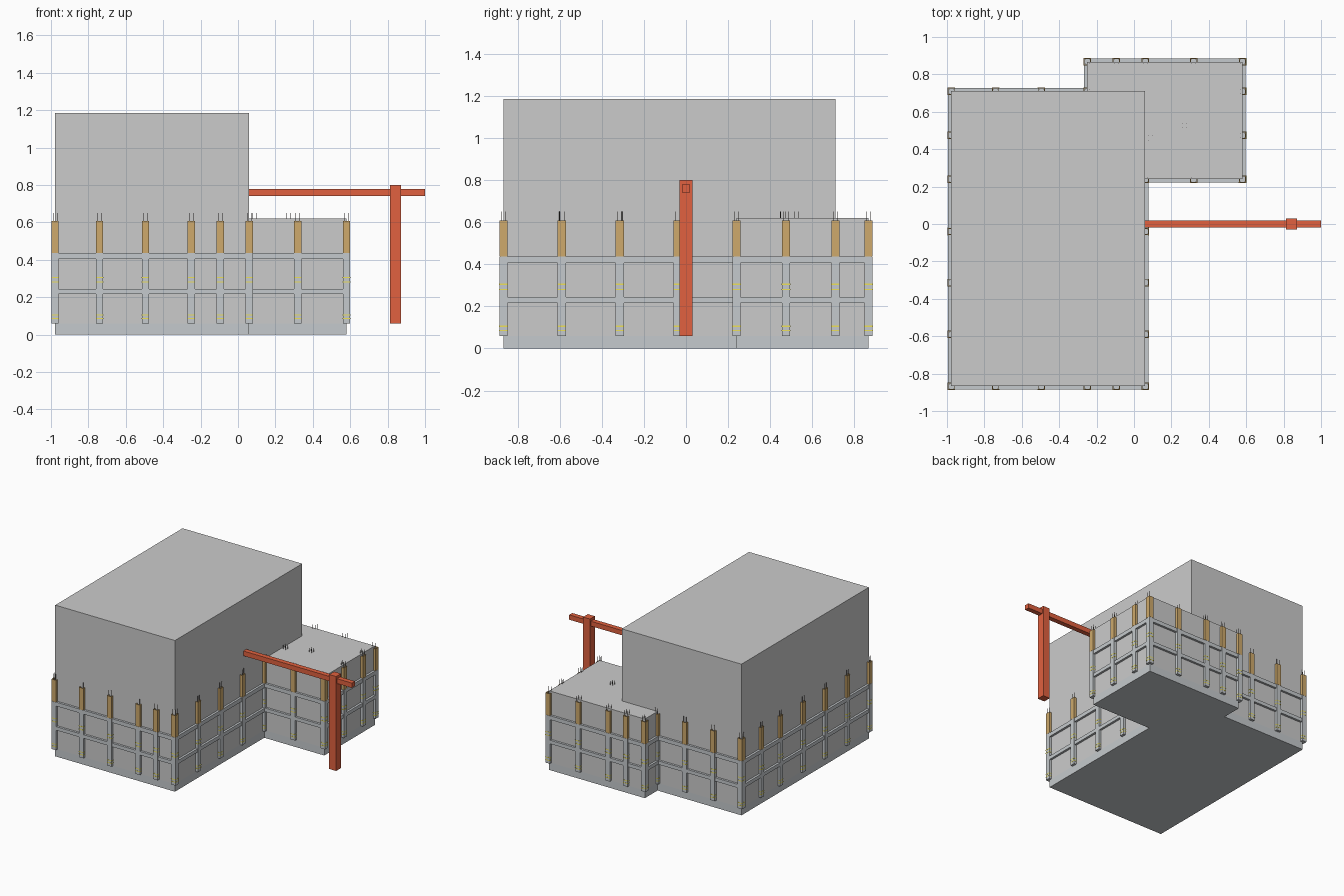
import bpy, bmesh
from mathutils import Matrix, Vector

if "Cube" in bpy.data.objects:
    bpy.data.objects.remove(bpy.data.objects["Cube"])


def material(name, rgb):
    m = bpy.data.materials.new(name)
    m.diffuse_color = (*rgb, 1)
    m.use_nodes = True
    m.node_tree.nodes["Principled BSDF"].inputs["Base Color"].default_value = m.diffuse_color
    return m


CONCRETE = material("concrete", (0.56, 0.59, 0.61))
TIMBER = material("timber", (0.62, 0.40, 0.15))
RED = material("red_paint", (0.75, 0.12, 0.05))
YELLOW = material("yellow_band", (0.85, 0.75, 0.1))
STEEL = material("rebar_steel", (0.15, 0.13, 0.12))


def finish(name, bm, mat=None):
    me = bpy.data.meshes.new(name)
    bm.to_mesh(me)
    bm.free()
    ob = bpy.data.objects.new(name, me)
    bpy.context.collection.objects.link(ob)
    if mat:
        me.materials.append(mat)
    return ob


def boxes(name, extents, mat=None):
    """One object made of boxes given as (x0, x1, y0, y1, z0, z1)."""
    bm = bmesh.new()
    for x0, x1, y0, y1, z0, z1 in extents:
        centre = Vector((x0 + x1, y0 + y1, z0 + z1)) / 2
        bmesh.ops.create_cube(bm, size=1, matrix=Matrix.Translation(centre)
                              @ Matrix.Diagonal((x1 - x0, y1 - y0, z1 - z0, 1)))
    return finish(name, bm, mat)


# L-shaped outline: main hall plus rear annex
L, M, R = -0.978, 0.06, 0.58
NOTCH = -0.25
F, A, B, T = -0.867, 0.24, 0.71, 0.867
outline = [(L, F), (M, F), (M, A), (R, A), (R, T), (NOTCH, T), (NOTCH, B), (L, B)]

# Foundation slab
bm = bmesh.new()
face = bm.faces.new([bm.verts.new((x, y, 0)) for x, y in outline])
top = bmesh.ops.extrude_face_region(bm, geom=[face])
bmesh.ops.translate(bm, vec=(0, 0, 0.06),
                    verts=[v for v in top["geom"] if isinstance(v, bmesh.types.BMVert)])
bmesh.ops.recalc_face_normals(bm, faces=bm.faces)
finish("foundation", bm, CONCRETE)

# Building masses
boxes("main_hall", [(L, M, F, B, 0.06, 1.185)])
boxes("annex", [(NOTCH, R, A, T, 0.06, 0.62)])

# Columns stand where the grid lines meet the outline
grid_x = [L, -0.74, -0.495, NOTCH, -0.095, M, 0.32, R]
grid_y = [F, -0.59, -0.315, -0.04, A, 0.475, B, T]
spots = set()
edges = list(zip(outline, outline[1:] + outline[:1]))
for (x0, y0), (x1, y1) in edges:
    for x in grid_x:
        for y in grid_y:
            if min(x0, x1) <= x <= max(x0, x1) and min(y0, y1) <= y <= max(y0, y1):
                spots.add((x, y))
spots = sorted(spots)


def posts(name, half, levels, mat):
    boxes(name, [(x - half, x + half, y - half, y + half, z0, z1)
                 for x, y in spots for z0, z1 in levels], mat)


posts("columns", 0.0195, [(0.06, 0.435)], CONCRETE)
posts("column_bands", 0.0203, [(z - 0.003, z + 0.003) for z in (0.085, 0.105, 0.28, 0.305)], YELLOW)

# Perimeter beams on two levels
w = 0.017
boxes("beams", [(min(a[0], b[0]) - w, max(a[0], b[0]) + w,
                 min(a[1], b[1]) - w, max(a[1], b[1]) + w, z0, z1)
                for a, b in edges for z0, z1 in ((0.216, 0.244), (0.405, 0.436))], CONCRETE)

# Timber formwork: four boards around each upper column
h, t = 0.0195, 0.005
boards = []
for x, y in spots:
    for s in (-1, 1):
        xs = sorted((x + s * h, x + s * (h - t)))
        ys = sorted((y + s * h, y + s * (h - t)))
        boards.append((*xs, y - h, y + h, 0.436, 0.608))
        boards.append((x - h + t, x + h - t, *ys, 0.436, 0.608))
boxes("formwork", boards, TIMBER)

# Reinforcing rods rising from the formwork and the annex roof
bm = bmesh.new()
for x, y in spots + [(0.27, 0.525), (0.09, 0.46)]:
    for dx in (-0.011, 0.011):
        for dy in (-0.011, 0.011):
            bmesh.ops.create_cone(bm, cap_ends=True, segments=6, radius1=0.0015, radius2=0.0015,
                                  depth=0.22, matrix=Matrix.Translation((x + dx, y + dy, 0.54)))
finish("reinforcing_rods", bm, STEEL)

# Red post and jib
boxes("red_post", [(0.812, 0.872, -0.03, 0.03, 0.06, 0.80)], RED)
boxes("red_jib", [(0.06, 1.0, -0.019, 0.019, 0.741, 0.779)], RED)
